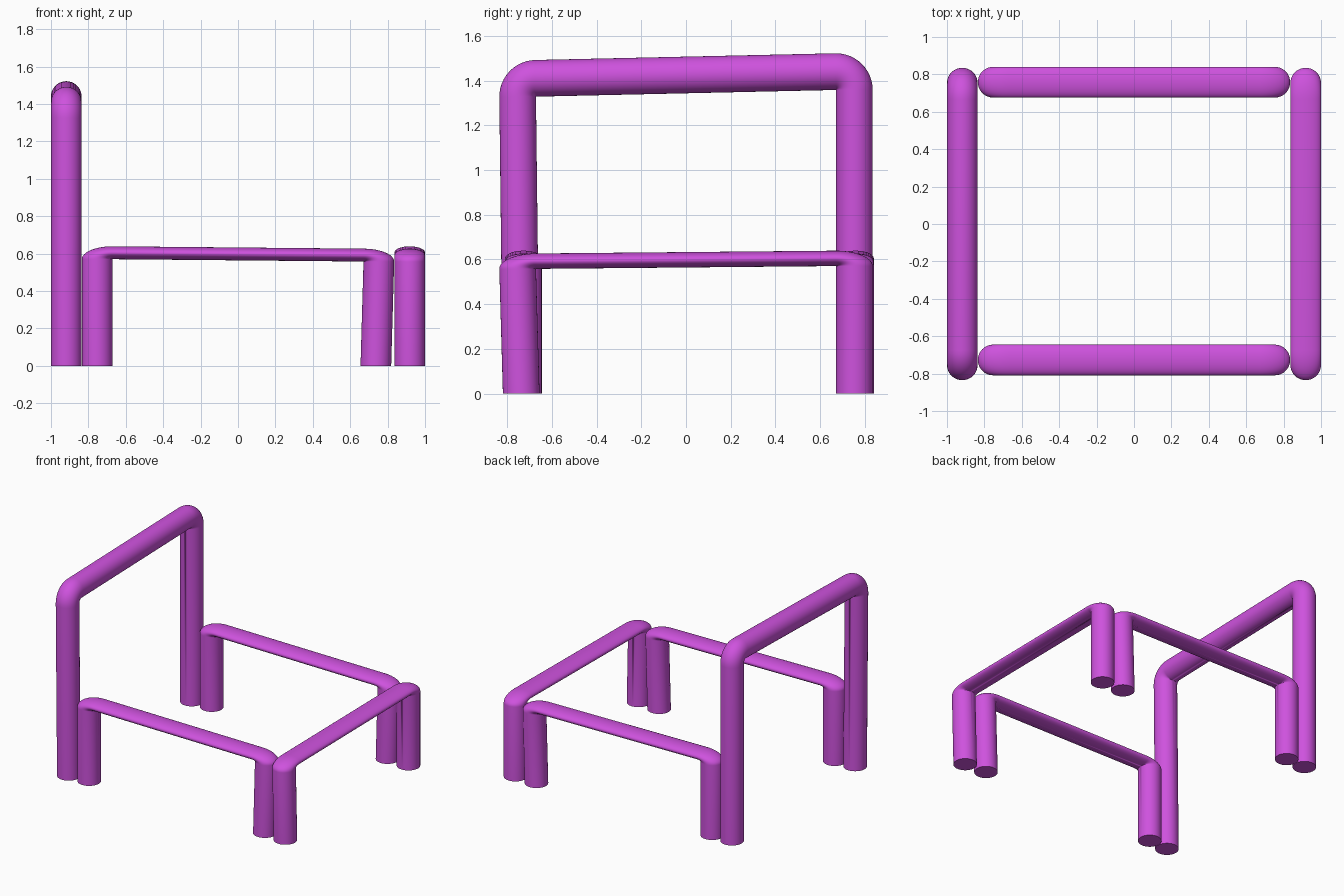
import bpy, bmesh, math
from mathutils import Vector

if "Cube" in bpy.data.objects:
    bpy.data.objects.remove(bpy.data.objects["Cube"])

R = 0.082          # tube radius
SIDES = 40
BEND_STEPS = 12

mat = bpy.data.materials.new("orchid purple")
mat.diffuse_color = (0.62, 0.085, 0.73, 1.0)
mat.use_nodes = True
mat.node_tree.nodes["Principled BSDF"].inputs["Base Color"].default_value = mat.diffuse_color


def frame_rings():
    """Rings along an upside-down U: (centre u, centre z, normal angle)."""
    right = (0.671, 1.358)      # inner corner at the straight leg
    left = (-0.671, 1.328)      # inner corner at the leaning leg
    bar = math.pi / 2 + math.atan2(right[1] - left[1], right[0] - left[0])
    lean = 0.016 / left[1]
    end = math.pi + lean
    rings = [(right[0] + R, 0.0, 0.0)]
    for corner, a0, a1 in ((right, 0.0, bar), (left, bar, end)):
        for i in range(BEND_STEPS + 1):
            a = a0 + (a1 - a0) * i / BEND_STEPS
            rings.append((corner[0] + R * math.cos(a), corner[1] + R * math.sin(a), a))
    rings.append((left[0] + 0.016 - R, 0.0, math.pi))
    return rings


def make_frame(name, place, height):
    """Sweep the tube, flatten it to the given height factor and place it."""
    bm = bmesh.new()
    loops = []
    for u, z, a in frame_rings():
        loop = []
        for k in range(SIDES):
            t = 2 * math.pi * k / SIDES
            n, w = R * math.cos(t), R * math.sin(t)
            loop.append(bm.verts.new(place(u + n * math.cos(a), w, (z + n * math.sin(a)) * height)))
        loops.append(loop)
    for a, b in zip(loops, loops[1:]):
        for k in range(SIDES):
            j = (k + 1) % SIDES
            bm.faces.new((a[k], a[j], b[j], b[k]))
    bm.faces.new(loops[0])
    bm.faces.new(loops[-1])
    bmesh.ops.remove_doubles(bm, verts=bm.verts, dist=1e-5)
    bmesh.ops.recalc_face_normals(bm, faces=bm.faces)
    me = bpy.data.meshes.new(name)
    bm.to_mesh(me)
    bm.free()
    me.materials.append(mat)
    ob = bpy.data.objects.new(name, me)
    bpy.context.collection.objects.link(ob)
    bpy.ops.object.select_all(action='DESELECT')
    ob.select_set(True)
    bpy.context.view_layer.objects.active = ob
    bpy.ops.object.shade_smooth_by_angle(angle=math.radians(40))


LOW = 0.42
# tall and low end frames, running along y
make_frame("tall_end_frame", lambda u, w, z: Vector((-0.918 + w, u, z)), 1.0)
make_frame("low_end_frame", lambda u, w, z: Vector((0.918 + w, u, z)), LOW)
# side rails, running along x
make_frame("front_rail", lambda u, w, z: Vector((-u, -0.727 + w, z)), LOW)
make_frame("back_rail", lambda u, w, z: Vector((-u, 0.758 + w, z)), LOW)
